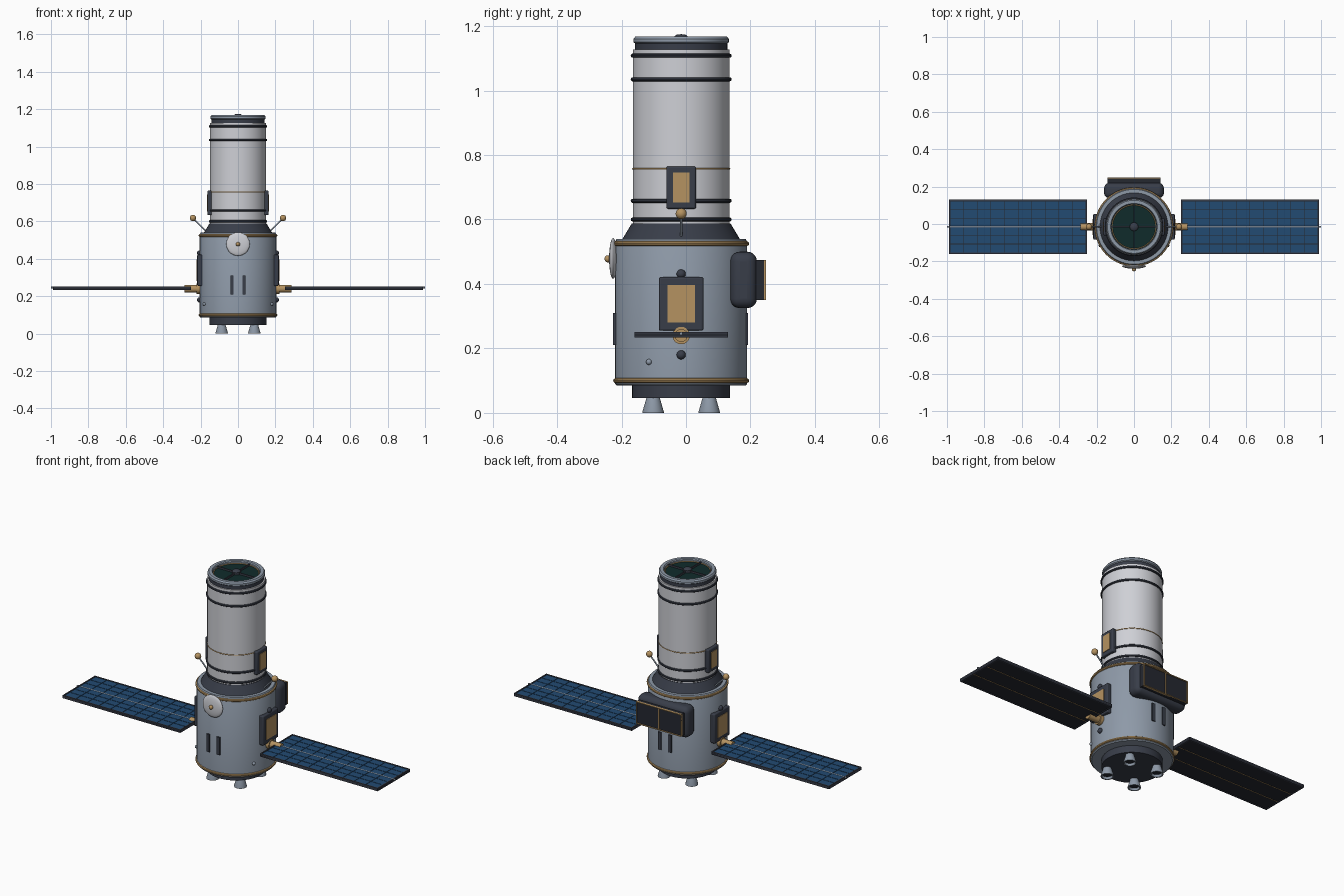
import bpy, bmesh, math
from mathutils import Vector

if "Cube" in bpy.data.objects:
    bpy.data.objects.remove(bpy.data.objects["Cube"])

AY = -0.015  # y of the main body axis


def material(name, rgb):
    m = bpy.data.materials.new(name)
    m.diffuse_color = (*rgb, 1)
    m.use_nodes = True
    m.node_tree.nodes["Principled BSDF"].inputs["Base Color"].default_value = m.diffuse_color
    return m


STEEL = material("steel grey", (0.27, 0.32, 0.39))
PALE = material("pale grey", (0.62, 0.63, 0.67))
DARK = material("dark slate", (0.04, 0.047, 0.066))
BLACK = material("panel black", (0.018, 0.021, 0.03))
GOLD = material("dull gold", (0.46, 0.29, 0.12))
BLUE = material("solar blue", (0.016, 0.07, 0.17))
GLASS = material("dark green glass", (0.005, 0.024, 0.024))


def finish(name, bm, mat, bevel=0, segs=3, smooth=True):
    bmesh.ops.recalc_face_normals(bm, faces=bm.faces)
    me = bpy.data.meshes.new(name)
    bm.to_mesh(me)
    bm.free()
    me.materials.append(mat)
    ob = bpy.data.objects.new(name, me)
    bpy.context.collection.objects.link(ob)
    if bevel:
        mod = ob.modifiers.new("bevel", 'BEVEL')
        mod.width, mod.segments = bevel, segs
    if smooth:
        bpy.ops.object.select_all(action='DESELECT')
        ob.select_set(True)
        bpy.context.view_layer.objects.active = ob
        bpy.ops.object.shade_smooth_by_angle(angle=math.radians(35))
    return ob


def add_box(bm, x0, x1, y0, y1, z0, z1):
    vs = bmesh.ops.create_cube(bm, size=1)['verts']
    for v in vs:
        v.co = Vector(((x0 + x1) / 2 + v.co.x * (x1 - x0),
                       (y0 + y1) / 2 + v.co.y * (y1 - y0),
                       (z0 + z1) / 2 + v.co.z * (z1 - z0)))


def boxes(name, mat, items, bevel=0, segs=3):
    bm = bmesh.new()
    for b in items:
        add_box(bm, *b)
    return finish(name, bm, mat, bevel, segs, smooth=bevel > 0)


def lathe(name, mat, profile, n=56, x=0, y=AY, closed=False):
    """Spin an (r, z) profile round a vertical axis."""
    bm = bmesh.new()
    rings = []
    for r, z in profile:
        if r == 0:
            rings.append([bm.verts.new((x, y, z))] * n)
        else:
            rings.append([bm.verts.new((x + r * math.cos(math.tau * i / n),
                                        y + r * math.sin(math.tau * i / n), z)) for i in range(n)])
    for a, b in zip(rings, rings[1:] + (rings[:1] if closed else [])):
        for i in range(n):
            j = (i + 1) % n
            bm.faces.new(list(dict.fromkeys((a[i], a[j], b[j], b[i]))))
    return finish(name, bm, mat)


def hoop(name, mat, r, z, t, h=None, n=56):
    h = h or t
    pts = [(r + t * math.cos(math.tau * k / 10), z + h * math.sin(math.tau * k / 10)) for k in range(10)]
    lathe(name, mat, pts, n, closed=True)


def rod(name, mat, a, b, r1, r2=None, n=20):
    a, b = Vector(a), Vector(b)
    d = b - a
    bm = bmesh.new()
    bmesh.ops.create_cone(bm, cap_ends=True, segments=n, radius1=r1,
                          radius2=r1 if r2 is None else r2, depth=d.length)
    bmesh.ops.rotate(bm, verts=bm.verts, matrix=d.to_track_quat('Z', 'Y').to_matrix())
    bmesh.ops.translate(bm, verts=bm.verts, vec=(a + b) / 2)
    return finish(name, bm, mat)


def ball(name, mat, c, r, scale=(1, 1, 1)):
    bm = bmesh.new()
    bmesh.ops.create_uvsphere(bm, u_segments=24, v_segments=14, radius=r)
    bmesh.ops.scale(bm, verts=bm.verts, vec=scale)
    bmesh.ops.translate(bm, verts=bm.verts, vec=c)
    return finish(name, bm, mat)


# Service body, base and shoulder
lathe("service_body", STEEL, [(0, 0.085), (0.2, 0.085), (0.205, 0.09), (0.205, 0.53), (0.2, 0.54), (0, 0.54)])
lathe("base_plate", DARK, [(0, 0.046), (0.152, 0.046), (0.152, 0.09), (0, 0.09)])
lathe("shoulder_cone", DARK, [(0, 0.538), (0.183, 0.538), (0.153, 0.588), (0, 0.588)])
for z in (0.1, 0.525):
    hoop("body_gold_band", GOLD, 0.202, z, 0.009, 0.008)

# Telescope tube with its bands
lathe("telescope_tube", PALE, [(0, 0.585), (0.15, 0.585), (0.15, 1.127), (0, 1.127)])
for z in (0.6, 0.658, 1.035, 1.108):
    hoop("tube_dark_band", DARK, 0.15, z, 0.0065)
hoop("tube_gold_band", GOLD, 0.15, 0.757, 0.0025)

# Aperture: neck, rim, lens, crossed struts and hub
lathe("aperture_neck", DARK, [(0.115, 1.12), (0.143, 1.12), (0.143, 1.15), (0.115, 1.15)], closed=True)
lathe("aperture_rim", STEEL, [(0.121, 1.146), (0.143, 1.146), (0.148, 1.15), (0.148, 1.16),
                              (0.142, 1.168), (0.125, 1.168), (0.121, 1.163)], closed=True)
lathe("lens", GLASS, [(0, 1.126), (0.123, 1.126), (0.123, 1.152), (0, 1.152)])
hoop("lens_gold_ring", GOLD, 0.117, 1.154, 0.0025)
boxes("lens_struts", DARK, [(-0.12, 0.12, AY - 0.003, AY + 0.003, 1.15, 1.162),
                            (-0.003, 0.003, AY - 0.12, AY + 0.12, 1.15, 1.162)])
lathe("lens_hub", DARK, [(0, 1.15), (0.023, 1.15), (0.023, 1.166), (0.015, 1.173), (0, 1.175)], 28)

# Four engine bells
for sx in (-1, 1):
    for sy in (-1, 1):
        lathe("engine_bell", STEEL, [(0.02, 0.05), (0.022, 0.042), (0.033, 0.004), (0.033, 0),
                                     (0.027, 0), (0.016, 0.035)], 28, sx * 0.087, AY + sy * 0.087, True)
        lathe("engine_throat", BLACK, [(0, 0.012), (0.0285, 0.012), (0.02, 0.03), (0, 0.03)], 28,
              sx * 0.087, AY + sy * 0.087)


def side_plate(name, s, x_in, x_out, hw, z0, z1, border):
    """Raised equipment box on one flank with a gold face."""
    xa, xb = sorted((s * x_in, s * x_out))
    boxes(name + "_frame", DARK, [(xa, xb, AY - hw, AY + hw, z0, z1)], 0.006)
    xa, xb = sorted((s * (x_out - 0.004), s * (x_out + 0.003)))
    boxes(name + "_gold_face", GOLD, [(xa, xb, AY - hw + border, AY + hw - border, z0 + border, z1 - border)])


W0, W1, WZ, HW = 0.25, 0.99, 0.243, 0.145  # solar wing extents
for s in (-1, 1):
    side_plate("bus_box", s, 0.185, 0.218, 0.069, 0.255, 0.422, 0.026)
    side_plate("tube_box", s, 0.13, 0.164, 0.046, 0.633, 0.765, 0.02)
    # Sensors and small thruster on the flanks
    ball("upper_sensor", DARK, (s * 0.205, AY, 0.431), 0.014)
    ball("lower_sensor", DARK, (s * 0.205, AY, 0.18), 0.014)
    ball("small_thruster", STEEL, (s * 0.18, AY - 0.1, 0.158), 0.009)
    # Ball-tipped antenna
    rod("antenna_rod", STEEL, (s * 0.165, AY, 0.54), (s * 0.24, AY, 0.617), 0.004, n=12)
    ball("antenna_tip", GOLD, (s * 0.241, AY, 0.618), 0.017)
    # Wing mount
    rod("wing_collar", GOLD, (s * 0.2, AY, 0.24), (s * 0.222, AY, 0.24), 0.027)
    rod("wing_boom", GOLD, (s * 0.2, AY, 0.24), (s * 0.25, AY, 0.24), 0.015)
    rod("wing_hinge", GOLD, (s * 0.222, AY, 0.24), (s * 0.286, AY, 0.24), 0.02)
    # Wing deck, raised edge frame, spar
    xa, xb = sorted((s * W0, s * W1))
    ya, yb = AY - HW, AY + HW
    boxes("wing_deck", BLACK, [(xa, xb, ya, yb, WZ - 0.006, WZ + 0.004)])
    t = 0.007
    boxes("wing_frame", DARK, [(xa, xb, ya, ya + t, WZ - 0.009, WZ + 0.008),
                               (xa, xb, yb - t, yb, WZ - 0.009, WZ + 0.008),
                               (xa, xa + t, ya + t, yb - t, WZ - 0.009, WZ + 0.008),
                               (xb - t, xb, ya + t, yb - t, WZ - 0.009, WZ + 0.008)])
    rod("wing_spar", STEEL, (s * W0, AY, WZ + 0.003), (s * 1.0, AY, WZ + 0.003), 0.005, n=12)
    # Solar cells in a grid with narrow gaps
    nx, ny, gap = 10, 6, 0.0015
    cx, cy = (xb - xa - 2 * t) / nx, (yb - ya - 2 * t) / ny
    cells = []
    for i in range(nx):
        for j in range(ny):
            x, y = xa + t + i * cx, ya + t + j * cy
            cells.append((x + gap, x + cx - gap, y + gap, y + cy - gap, WZ + 0.003, WZ + 0.006))
    boxes("solar_cells", BLUE, cells)
    # Gold stringers beneath the wing
    boxes("wing_stringers", GOLD, [(xa + t, xb - t, AY + k * 0.05 - 0.0015, AY + k * 0.05 + 0.0015,
                                    WZ - 0.008, WZ - 0.005) for k in (-1, 1)])

# Narrow vertical vents, front and back
r = 0.205
boxes("body_vents", DARK, [(sx * 0.032 - 0.009, sx * 0.032 + 0.009, AY + sy * r - 0.006, AY + sy * r + 0.003,
                            0.21, 0.31) for sx in (-1, 1) for sy in (-1, 1)])

# Dish antenna on the front
rod("dish_mount", DARK, (0, AY - 0.19, 0.48), (0, -0.222, 0.48), 0.02)
ball("dish", PALE, (0, -0.226, 0.479), 0.063, (1, 0.2, 1))
ball("dish_feed", GOLD, (0, -0.242, 0.478), 0.011)

# Instrument pack on the back with a framed dark window
boxes("rear_pack", DARK, [(-0.16, 0.16, 0.137, 0.22, 0.325, 0.5)], 0.03, 5)
X, ZA, ZB, B = 0.142, 0.35, 0.475, 0.004
boxes("rear_window", BLACK, [(-X, X, 0.21, 0.242, ZA, ZB)])
boxes("rear_window_trim", GOLD, [(-X, X, 0.235, 0.248, ZA, ZA + B), (-X, X, 0.235, 0.248, ZB - B, ZB),
                                 (-X, -X + B, 0.235, 0.248, ZA + B, ZB - B),
                                 (X - B, X, 0.235, 0.248, ZA + B, ZB - B),
                                 (-0.002, 0.002, 0.235, 0.247, ZA + B, ZB - B)])
